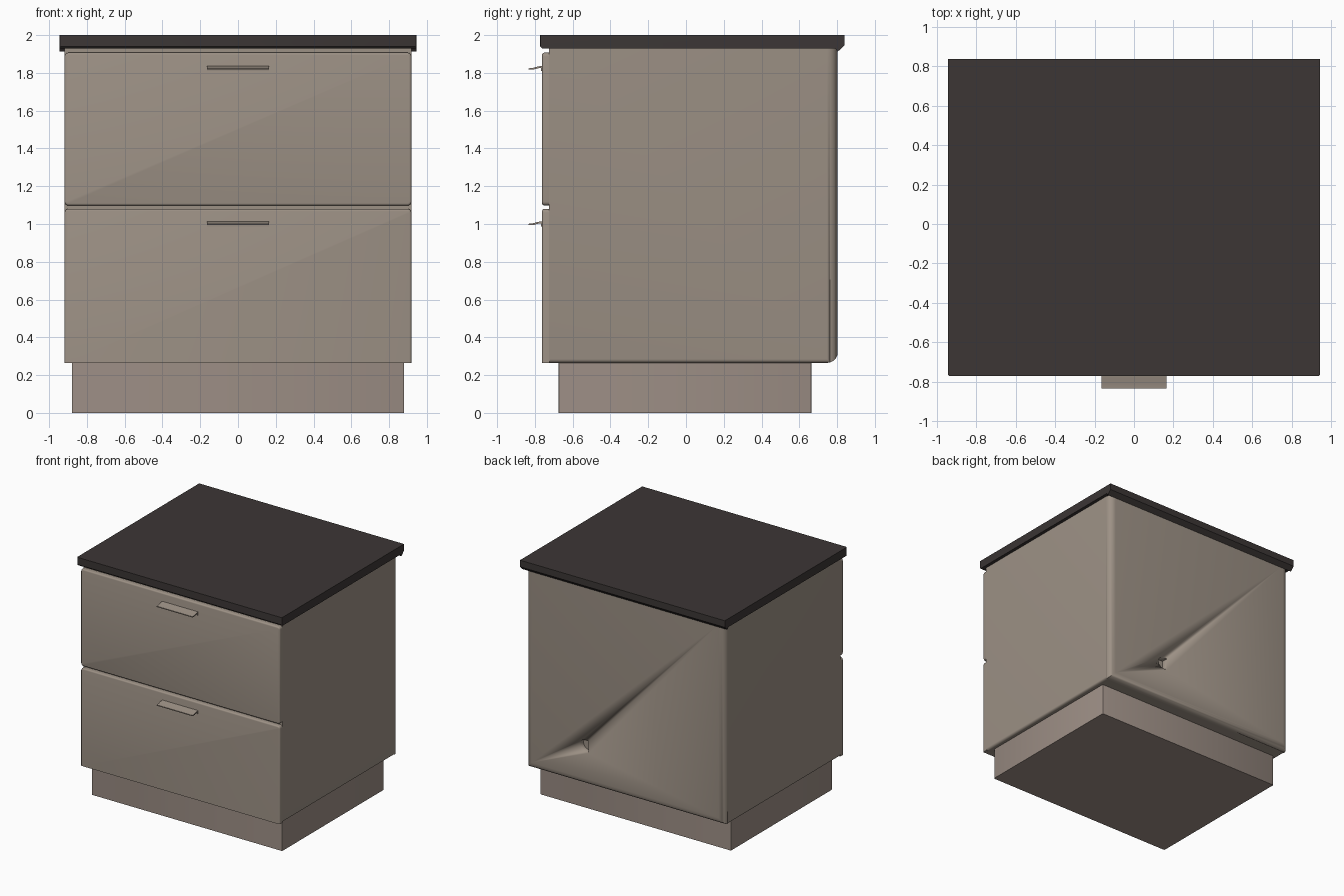
import bpy, bmesh, math
from mathutils import Vector

if "Cube" in bpy.data.objects:
    bpy.data.objects.remove(bpy.data.objects["Cube"])


def material(name, rgb):
    m = bpy.data.materials.new(name)
    m.diffuse_color = (*rgb, 1)
    m.use_nodes = True
    m.node_tree.nodes["Principled BSDF"].inputs["Base Color"].default_value = m.diffuse_color
    return m


BODY = material("warm grey", (0.335, 0.283, 0.235))
BASE = material("plinth taupe", (0.335, 0.272, 0.235))
DARK = material("dark worktop", (0.045, 0.037, 0.036))


def bevel(bm, rule, width, segments=4):
    """Round every edge whose two end points satisfy the rule."""
    edges = [e for e in bm.edges if rule(e.verts[0].co, e.verts[1].co)]
    bmesh.ops.bevel(bm, geom=edges, offset=width, segments=segments,
                    profile=0.5, affect='EDGES', clamp_overlap=True)


def box(lo, hi):
    bm = bmesh.new()
    bmesh.ops.create_cube(bm, size=1)
    lo, hi = Vector(lo), Vector(hi)
    for v in bm.verts:
        v.co = (lo + hi) / 2 + v.co * (hi - lo)
    return bm


def prism(points, shift):
    """Extrude a flat outline of 3D points along a vector."""
    bm = bmesh.new()
    face = bm.faces.new([bm.verts.new(p) for p in points])
    out = bmesh.ops.extrude_face_region(bm, geom=[face])
    verts = [g for g in out["geom"] if isinstance(g, bmesh.types.BMVert)]
    bmesh.ops.translate(bm, verts=verts, vec=shift)
    return bm


def finish(bm, name, mat):
    bmesh.ops.recalc_face_normals(bm, faces=bm.faces)
    me = bpy.data.meshes.new(name)
    bm.to_mesh(me)
    bm.free()
    me.materials.append(mat)
    ob = bpy.data.objects.new(name, me)
    bpy.context.collection.objects.link(ob)
    bpy.ops.object.select_all(action='DESELECT')
    ob.select_set(True)
    bpy.context.view_layer.objects.active = ob
    bpy.ops.object.shade_smooth_by_angle(angle=math.radians(35))
    return ob


# Plinth
bm = box((-0.88, -0.675, 0), (0.88, 0.665, 0.29))
bevel(bm, lambda a, b: abs(a.z - b.z) > 0.2, 0.008, 2)
finish(bm, "plinth", BASE)

# Cabinet body, rounded along the back and lower edges
bm = box((-0.918, -0.725, 0.265), (0.918, 0.803, 1.935))
bevel(bm, lambda a, b: min(a.y, b.y) > 0.7 and min(a.z, b.z) < 1.0, 0.055, 6)
bevel(bm, lambda a, b: abs(a.y - b.y) > 1 and max(a.z, b.z) < 0.5, 0.02)
body = finish(bm, "cabinet_body", BODY)

# D-shaped cable recess cut into the back
outline = [(0.335, 0.75, 0.54), (0.335, 0.75, 0.64)]
outline += [(0.37 + 0.05 * math.cos(t), 0.75, 0.59 + 0.05 * math.sin(t))
            for t in [math.pi / 2 - math.pi * i / 10 for i in range(11)]]
cutter = finish(prism(outline, (0, 0.2, 0)), "recess_cutter", BODY)
cutter.hide_render = True
mod = body.modifiers.new("cable recess", 'BOOLEAN')
mod.operation, mod.solver, mod.object = 'DIFFERENCE', 'EXACT', cutter
bpy.context.view_layer.objects.active = body
bpy.ops.object.modifier_move_to_index(modifier=mod.name, index=0)
bpy.ops.object.modifier_apply(modifier=mod.name)
bpy.data.objects.remove(cutter)

# Drawer fronts with pull handles
for name, z0, z1, grip in (("lower", 0.265, 1.08, 1.0), ("upper", 1.098, 1.907, 1.823)):
    bm = box((-0.918, -0.762, z0), (0.918, -0.723, z1))
    bevel(bm, lambda a, b: abs(a.y - b.y) > 0.01 and min(a.z, b.z) > 0.5, 0.02)
    bevel(bm, lambda a, b: max(a.y, b.y) < -0.76
          and not (z0 < 0.5 and max(a.z, b.z) < 0.5), 0.011, 3)
    finish(bm, name + "_drawer_front", BODY)

    # Handle: short mounting flange and thin lip curving outward
    profile = [(-0.755, 0.015), (-0.785, 0.011), (-0.812, 0.003), (-0.835, 0.001),
               (-0.835, -0.006), (-0.81, -0.006), (-0.785, 0.001), (-0.768, 0.003),
               (-0.767, -0.014), (-0.755, -0.014)]
    bm = prism([(-0.165, y, grip + z) for y, z in profile], (0.33, 0, 0))
    finish(bm, name + "_handle", BODY)

# Worktop, undercut along the back edge
side = [(-0.772, 2.0), (-0.772, 1.94), (-0.762, 1.93), (0.79, 1.93), (0.803, 1.912),
        (0.838, 1.945), (0.838, 2.0)]
bm = prism([(-0.945, y, z) for y, z in side], (1.89, 0, 0))
bevel(bm, lambda a, b: abs(a.z - b.z) > 0.03 and max(a.y, b.y) < -0.77, 0.008, 2)
finish(bm, "worktop", DARK)
